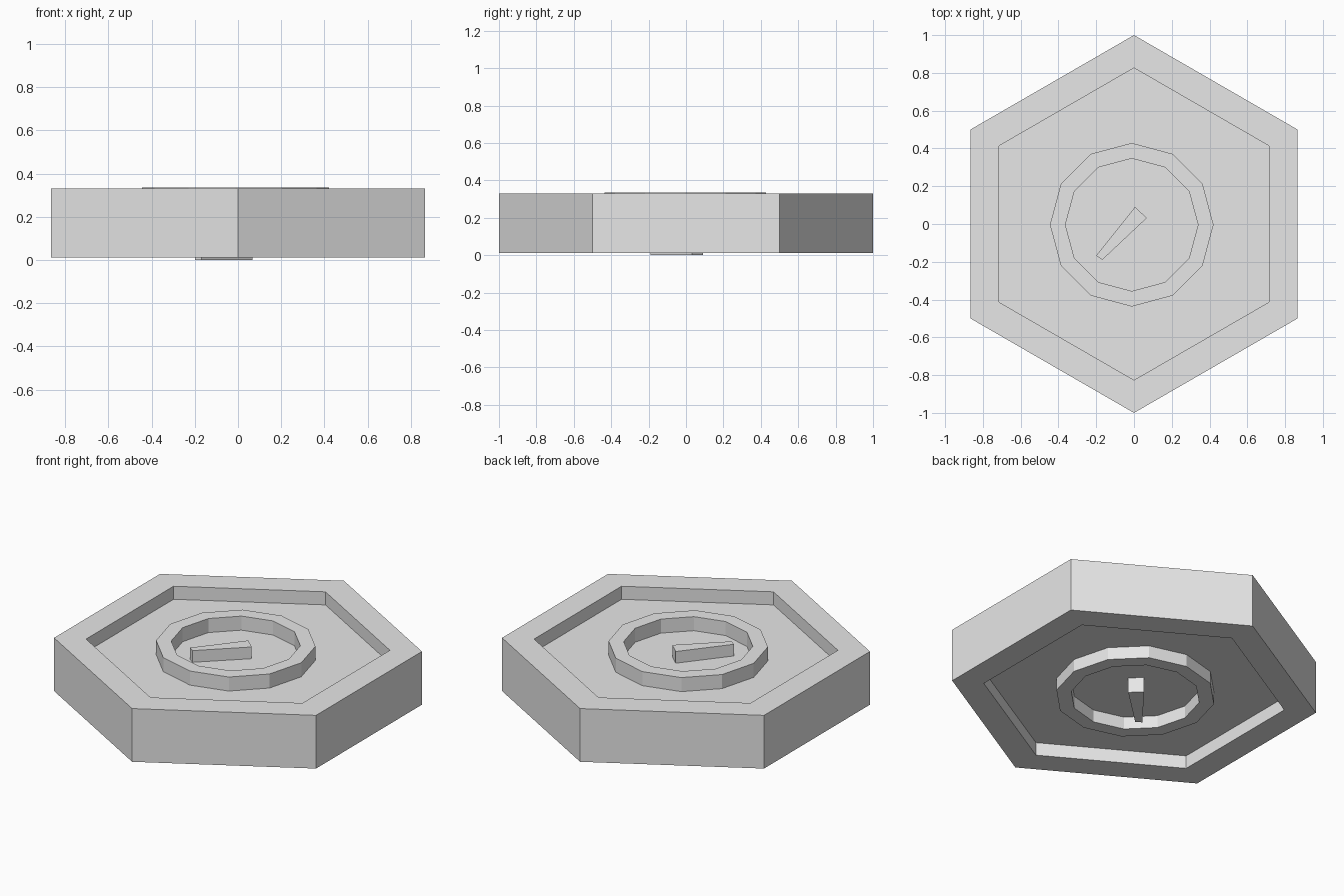
import bpy
import bmesh
from math import sin, cos, tau

cube = bpy.data.objects.get("Cube")
if cube:
    bpy.data.objects.remove(cube, do_unlink=True)

grey = bpy.data.materials.new("light_grey")
grey.use_nodes = True
colour = (0.8, 0.8, 0.8, 1)
grey.diffuse_color = colour
grey.node_tree.nodes["Principled BSDF"].inputs["Base Color"].default_value = colour


def polygon(sides, radius, cx=0, cy=0):
    """Regular polygon with one corner pointing along +y."""
    return [(cx + radius * sin(tau * i / sides), cy + radius * cos(tau * i / sides))
            for i in range(sides)]


def loft(name, loops, closed=False):
    """Bridge stacked (outline, z) loops; cap the ends or join them in a ring."""
    bm = bmesh.new()
    rows = [[bm.verts.new((x, y, z)) for x, y in outline] for outline, z in loops]
    pairs = list(zip(rows, rows[1:]))
    if closed:
        pairs.append((rows[-1], rows[0]))
    else:
        bm.faces.new(rows[0])
        bm.faces.new(rows[-1])
    for a, b in pairs:
        for i in range(len(a)):
            j = (i + 1) % len(a)
            bm.faces.new((a[i], a[j], b[j], b[i]))
    bmesh.ops.recalc_face_normals(bm, faces=bm.faces)
    mesh = bpy.data.meshes.new(name)
    bm.to_mesh(mesh)
    bm.free()
    mesh.materials.append(grey)
    obj = bpy.data.objects.new(name, mesh)
    bpy.context.collection.objects.link(obj)
    return obj


# Hexagonal body with a recess on each face
BOTTOM, TOP, DEPTH = 0.012, 0.33, 0.078
outer, inner = polygon(6, 1.0), polygon(6, 0.826)
loft("hexagon_body", [(inner, BOTTOM + DEPTH), (inner, BOTTOM), (outer, BOTTOM),
                      (outer, TOP), (inner, TOP), (inner, TOP - DEPTH)])

# Twelve-sided ring standing in both recesses
rim, bore = (polygon(12, r, -0.012, -0.004) for r in (0.433, 0.351))
loft("ring", [(rim, 0.016), (rim, 0.336), (bore, 0.336), (bore, 0.016)], closed=True)

# Tapered pointer passing through the floor
hand = [(0.005, 0.09), (0.068, 0.032), (-0.168, -0.19), (-0.2, -0.167)]
loft("pointer", [(hand, 0.0), (hand, 0.322)])
